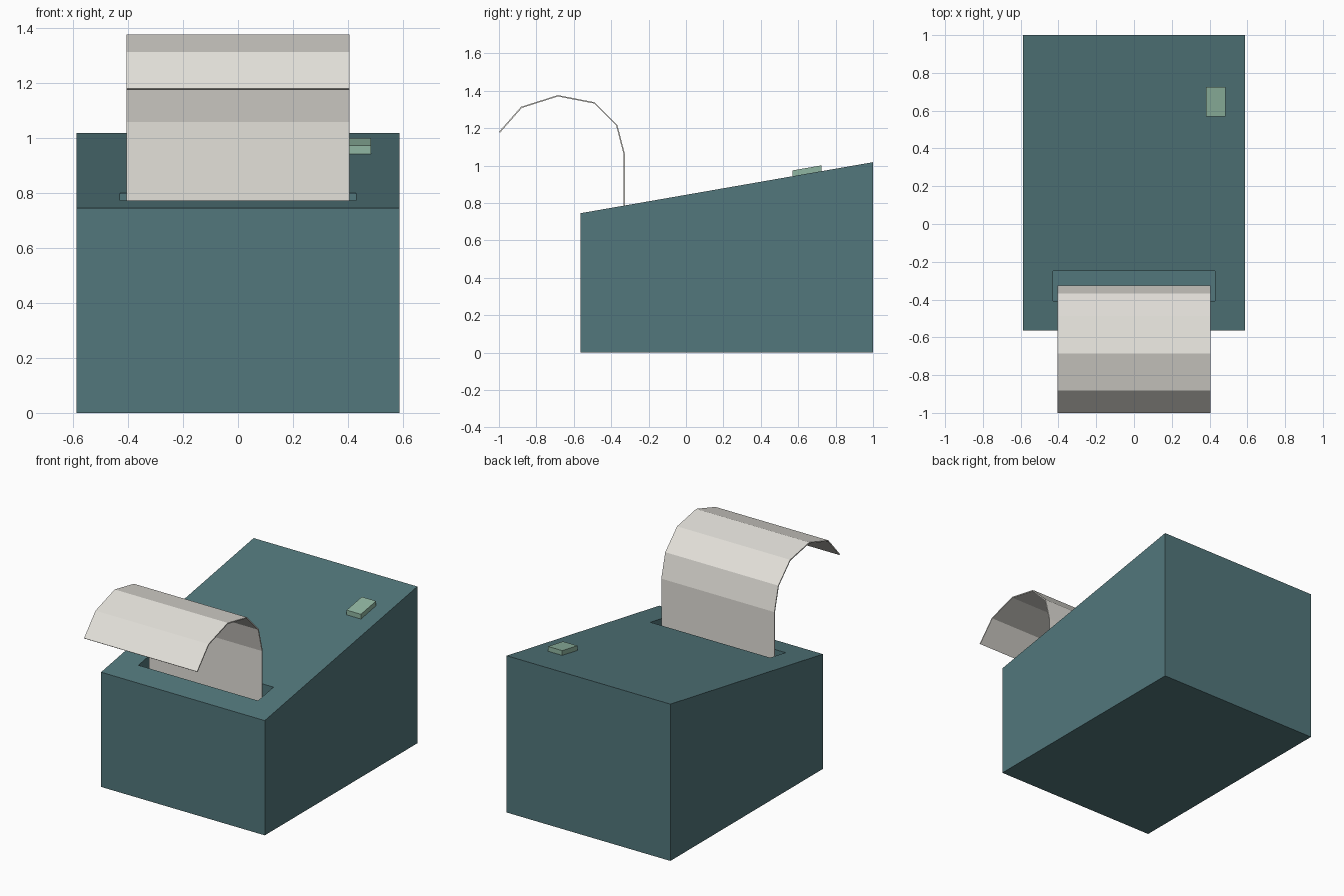
import bpy

if "Cube" in bpy.data.objects:
    bpy.data.objects.remove(bpy.data.objects["Cube"])


def material(name, rgb):
    m = bpy.data.materials.new(name)
    m.diffuse_color = (*rgb, 1)
    m.use_nodes = True
    m.node_tree.nodes["Principled BSDF"].inputs["Base Color"].default_value = m.diffuse_color
    return m


def extrude_x(name, profile, x0, x1, mat=None, closed=True):
    """Sweep a (y, z) profile along x; closed profiles get end caps."""
    n = len(profile)
    verts = [(x, y, z) for x in (x0, x1) for y, z in profile]
    faces = [(i, (i + 1) % n, (i + 1) % n + n, i + n)
             for i in range(n if closed else n - 1)]
    if closed:
        faces += [tuple(range(n - 1, -1, -1)), tuple(range(n, 2 * n))]
    mesh = bpy.data.meshes.new(name)
    mesh.from_pydata(verts, [], faces)
    obj = bpy.data.objects.new(name, mesh)
    bpy.context.collection.objects.link(obj)
    if mat:
        mesh.materials.append(mat)
    return obj


FRONT, BACK = -0.565, 1.0


def top_z(y):
    """Height of the sloping lid at depth y."""
    return 0.745 + (y - FRONT) * (1.018 - 0.745) / (BACK - FRONT)


teal = material("teal", (0.085, 0.185, 0.20))
cream = material("paper_cream", (0.77, 0.75, 0.70))
green = material("button_green", (0.28, 0.47, 0.36))

# Wedge-shaped housing (profiles run clockwise seen from +x, so flip order)
housing = extrude_x("printer_housing",
                    [(FRONT, 0), (FRONT, top_z(FRONT)), (BACK, top_z(BACK)), (BACK, 0)][::-1],
                    -0.588, 0.588, teal)

# Recessed paper slot with a level floor
S0, S1, FLOOR = -0.408, -0.25, 0.68
cutter = extrude_x("slot_cutter", [(S0, FLOOR), (S1, FLOOR), (S1, 1.0), (S0, 1.0)],
                   -0.43, 0.43, teal)
cutter.hide_render = True
cutter.hide_viewport = True
cutter.display_type = 'WIRE'
for o in (housing, cutter):
    import bmesh
    bm = bmesh.new()
    bm.from_mesh(o.data)
    bmesh.ops.recalc_face_normals(bm, faces=bm.faces)
    bm.to_mesh(o.data)
    bm.free()
cut = housing.modifiers.new("slot", 'BOOLEAN')
cut.operation = 'DIFFERENCE'
cut.solver = 'EXACT'
cut.object = cutter

# Curled paper strip
paper = extrude_x("paper_strip",
                  [(-0.33, FLOOR), (-0.33, 1.06), (-0.37, 1.215), (-0.49, 1.335),
                   (-0.685, 1.373), (-0.88, 1.311), (-0.997, 1.178)],
                  -0.406, 0.406, cream, closed=False)
thick = paper.modifiers.new("thickness", 'SOLIDIFY')
thick.thickness = 0.007
thick.offset = 0
thick.use_even_offset = True

# Feed button lying on the slope
B0, B1, H = 0.57, 0.725, 0.031
button = extrude_x("feed_button",
                   [(B0, top_z(B0) - 0.002), (B1, top_z(B1) - 0.002),
                    (B1, top_z(B1) + H), (B0, top_z(B0) + H)],
                   0.382, 0.484, green)
bm = bmesh.new()
bm.from_mesh(button.data)
bmesh.ops.recalc_face_normals(bm, faces=bm.faces)
bm.to_mesh(button.data)
bm.free()
